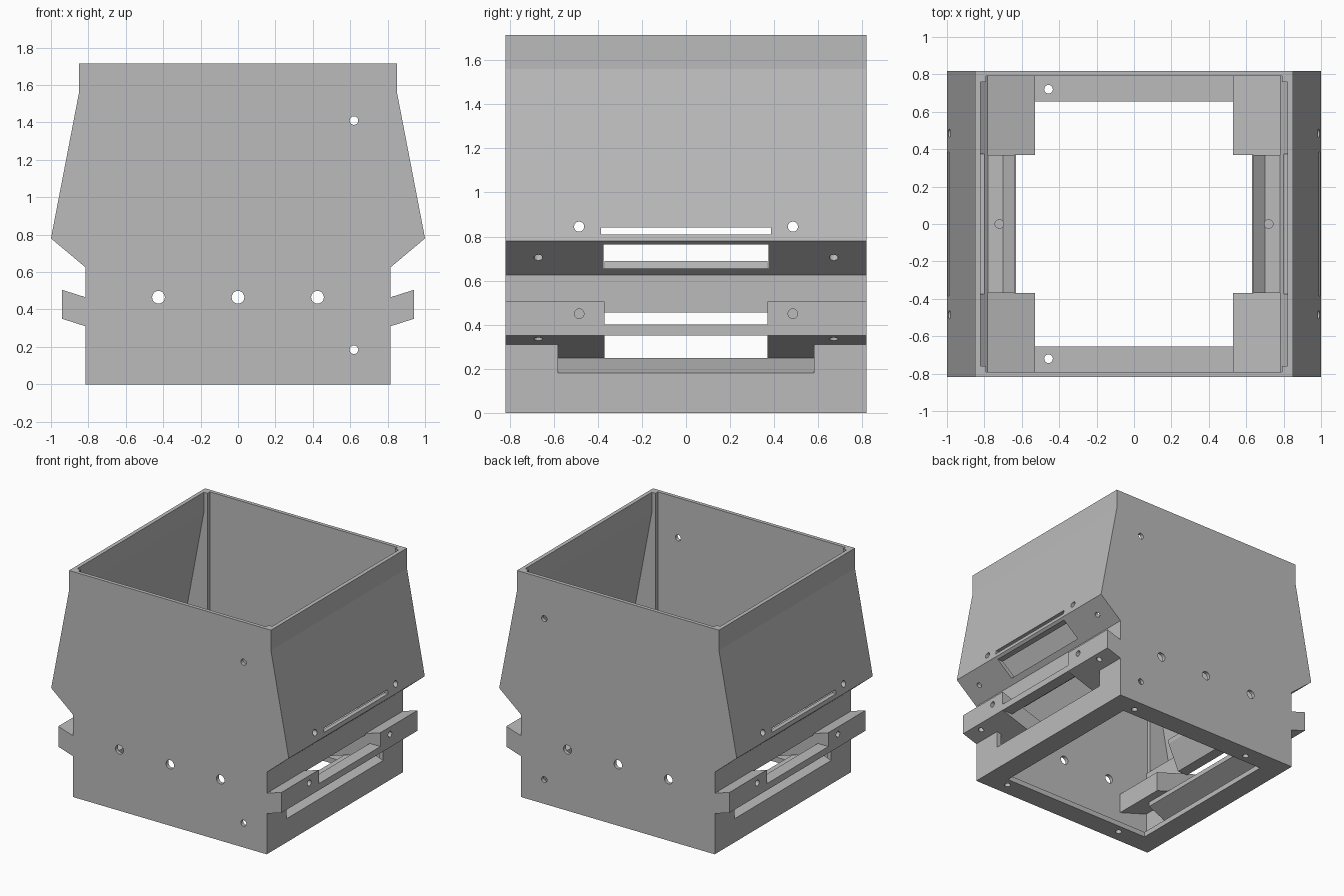
import bpy, bmesh
from math import radians
from mathutils import Matrix, Vector

cube = bpy.data.objects.get("Cube")
if cube:
    bpy.data.objects.remove(cube, do_unlink=True)

# One grey plastic
GREY = (0.5, 0.5, 0.5, 1)
plastic = bpy.data.materials.new("grey_plastic")
plastic.diffuse_color = GREY
plastic.use_nodes = True
plastic.node_tree.nodes["Principled BSDF"].inputs["Base Color"].default_value = GREY


def make_object(name, bm):
    bmesh.ops.recalc_face_normals(bm, faces=bm.faces)
    mesh = bpy.data.meshes.new(name)
    bm.to_mesh(mesh)
    bm.free()
    mesh.materials.append(plastic)
    obj = bpy.data.objects.new(name, mesh)
    bpy.context.scene.collection.objects.link(obj)
    return obj


def prism(name, profile, y0, y1, side=1):
    """Extrude an x-z profile along y; side -1 mirrors it to the other wall."""
    bm = bmesh.new()
    face = bm.faces.new([bm.verts.new((side * x, y0, z)) for x, z in profile])
    grown = bmesh.ops.extrude_face_region(bm, geom=[face])["geom"]
    verts = [v for v in grown if isinstance(v, bmesh.types.BMVert)]
    bmesh.ops.translate(bm, verts=verts, vec=(0, y1 - y0, 0))
    return make_object(name, bm)


def box(name, x0, x1, y0, y1, z0, z1, side=1):
    return prism(name, [(x0, z0), (x1, z0), (x1, z1), (x0, z1)], y0, y1, side)


def drill(centre, axis, radius, depth):
    """Cylinder cutter centred on a point."""
    bm = bmesh.new()
    turn = Vector((0, 0, 1)).rotation_difference(Vector(axis)).to_matrix().to_4x4()
    bmesh.ops.create_cone(bm, cap_ends=True, segments=20, radius1=radius, radius2=radius,
                          depth=depth, matrix=Matrix.Translation(centre) @ turn)
    return make_object("cutter", bm)


def cut(obj, cutters):
    """Subtract the cutters, bake the result and discard them."""
    for c in cutters:
        c.hide_render = True
        mod = obj.modifiers.new("cut", 'BOOLEAN')
        mod.object = c
        mod.operation = 'DIFFERENCE'
        mod.solver = 'EXACT'
    graph = bpy.context.evaluated_depsgraph_get()
    baked = bpy.data.meshes.new_from_object(obj.evaluated_get(graph))
    obj.modifiers.clear()
    obj.data = baked
    for c in cutters:
        bpy.data.objects.remove(c, do_unlink=True)


Y_OUT, Y_IN, SLOT = 0.818, 0.79, 0.37
X, Y, Z = (1, 0, 0), (0, 1, 0), (0, 0, 1)

# Front and back panels share one silhouette
half = [(0.815, 0), (0.815, 0.31), (0.94, 0.35), (0.94, 0.505), (0.815, 0.465),
        (0.815, 0.625), (1, 0.78), (0.85, 1.56), (0.85, 1.715)]
outline = half + [(-x, z) for x, z in reversed(half)]
for name, s in (("front_panel", -1), ("back_panel", 1)):
    panel = prism(name, outline, s * Y_IN, s * Y_OUT)
    holes = [drill((x, s * 0.8, 0.465), Y, 0.034, 0.2) for x in (-0.425, 0, 0.425)]
    holes += [drill((0.62, s * 0.8, z), Y, 0.023, 0.2) for z in (0.185, 1.41)]
    cut(panel, holes)

# Bottom frame with a large opening and four screw holes
base = box("bottom_frame", -0.8, 0.8, -0.8, 0.8, 0, 0.04)
cut(base, [box("cutter", -0.65, 0.65, -0.655, 0.655, -0.1, 0.2)]
    + [drill((x, y, 0), Z, 0.023, 0.3) for x in (-0.457, 0.6) for y in (-0.72, 0.72)])

# Cross-sections of the side walls
flare = [(0.815, 0.455), (0.815, 0.625), (1, 0.78), (0.85, 1.56), (0.85, 1.715),
         (0.82, 1.715), (0.82, 1.56), (0.965, 0.79), (0.78, 0.64), (0.78, 0.455)]
ledge = [(0.815, 0), (0.815, 0.18), (0.63, 0.25), (0.63, 0.215), (0.78, 0.15), (0.78, 0)]
tilted_bar = [(0.94, 0.35), (0.94, 0.505), (0.53, 0.374), (0.53, 0.219)]
baffle = [(0.79, 0.455), (0.79, 0.64), (0.70, 0.64), (0.64, 0.69), (0.64, 0.655), (0.73, 0.455)]
post = [(0.79, 0.64), (0.81, 0.65), (0.97, 0.785), (0.825, 1.56), (0.825, 1.715), (0.79, 1.715)]

for label, s in (("left", 1), ("right", -1)):
    # Flared upper wall with its slit, underside vent and screw holes
    wall = prism(label + "_flared_wall", flare, -Y_IN, Y_IN, s)
    cutters = [box("cutter", 0.88, 1.1, -0.385, 0.385, 0.81, 0.84, s),
               box("cutter", 0.8, 1.1, -0.375, 0.375, 0.655, 0.765, s)]
    for y in (-1, 1):
        cutters.append(drill((s * 0.98, y * 0.485, 0.845), X, 0.023, 0.2))
        cutters.append(drill((s * 0.91, y * 0.67, 0.705), (s * 0.64, 0, -0.77), 0.02, 0.15))
    cut(wall, cutters)

    # Inner baffle behind the vent
    inner = prism(label + "_baffle", baffle, -SLOT, SLOT, s)
    cut(inner, [drill((s * 0.72, 0, 0.64), Z, 0.023, 0.1)])

    # Lower wall: sloping ledge in the recess, full height at the ends
    prism(label + "_lower_ledge", ledge, -0.58, 0.58, s)
    # Lip strip joining the two bar halves
    box(label + "_lip_strip", 0.85, 0.94, -SLOT, SLOT, 0.35, 0.40, s)

    for end, e in (("front", -1), ("back", 1)):
        box(f"{label}_{end}_lower_wall", 0.78, 0.815, e * 0.58, e * Y_IN, 0, 0.311, s)
        bar = prism(f"{label}_{end}_tilted_bar", tilted_bar, e * SLOT, e * Y_IN, s)
        cut(bar, [drill((s * 0.94, e * 0.485, 0.45), X, 0.022, 0.12),
                  drill((s * 0.893, e * 0.67, 0.335), Z, 0.02, 0.1)])
        prism(f"{label}_{end}_corner_post", post, e * 0.76, e * Y_IN, s)
